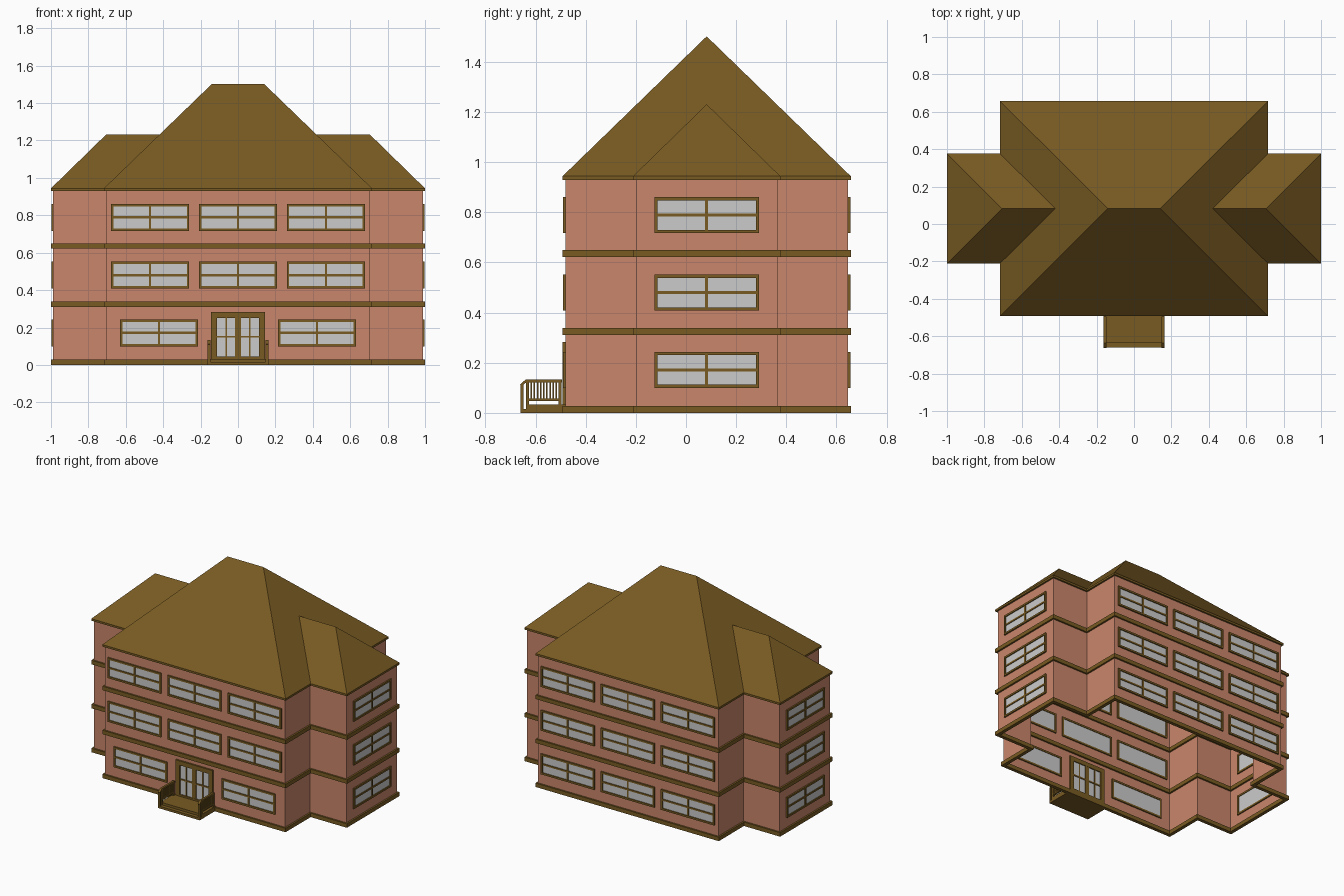
import bpy, bmesh
from math import pi
from mathutils import Matrix, Vector

if "Cube" in bpy.data.objects:
    bpy.data.objects.remove(bpy.data.objects["Cube"])

CY = 0.0825            # centre line of the house in y
MX, MY = 0.705, 0.563  # main block half sizes
WX, WY = 0.988, 0.282  # wing half sizes
OUT = 0.012            # overhang of ledges and eaves


def material(name, color):
    m = bpy.data.materials.new(name)
    m.diffuse_color = (*color, 1)
    m.use_nodes = True
    m.node_tree.nodes["Principled BSDF"].inputs["Base Color"].default_value = m.diffuse_color
    return m


BRICK = material("brick", (0.59, 0.24, 0.145))
TRIM = material("brown_trim", (0.19, 0.104, 0.016))


def finish(name, bm, mat=None, normals=True):
    if normals:
        bmesh.ops.recalc_face_normals(bm, faces=bm.faces)
    me = bpy.data.meshes.new(name)
    bm.to_mesh(me)
    bm.free()
    if mat:
        me.materials.append(mat)
    ob = bpy.data.objects.new(name, me)
    bpy.context.collection.objects.link(ob)
    return ob


def box(bm, x0, x1, y0, y1, z0, z1, place=Matrix()):
    mid = Vector(((x0 + x1) / 2, (y0 + y1) / 2, (z0 + z1) / 2))
    size = Matrix.Diagonal((x1 - x0, y1 - y0, z1 - z0, 1))
    bmesh.ops.create_cube(bm, size=1, matrix=place @ Matrix.Translation(mid) @ size)


def plan(d=0.0):
    """Cross-shaped house outline, grown outward by d."""
    a, b, c, e = MX + d, MY + d, WX + d, WY + d
    return [(-a, -b), (a, -b), (a, -e), (c, -e), (c, e), (a, e),
            (a, b), (-a, b), (-a, e), (-c, e), (-c, -e), (-a, -e)]


def loop(bm, d, z):
    return [bm.verts.new((x, y + CY, z)) for x, y in plan(d)]


def bridge(bm, a, b):
    for i in range(len(a)):
        j = (i + 1) % len(a)
        bm.faces.new((a[i], a[j], b[j], b[i]))


# Hollow brick walls
bm = bmesh.new()
bridge(bm, loop(bm, 0, 0), loop(bm, 0, 0.94))
finish("brick_walls", bm, BRICK, normals=False)

# Ledges around each storey and under the eaves
for name, z0, z1 in (("base_ledge", 0, 0.028), ("first_ledge", 0.311, 0.339),
                     ("second_ledge", 0.622, 0.65), ("eave_ledge", 0.93, 0.944)):
    bm = bmesh.new()
    rings = [loop(bm, d, z) for d, z in ((OUT, z0), (OUT, z1), (-OUT, z1), (-OUT, z0))]
    for i in range(4):
        bridge(bm, rings[i], rings[(i + 1) % 4])
    finish(name, bm, TRIM)

# Hipped roof with two lower hipped wings meeting it in valleys
bm = bmesh.new()
a, b, c, e = MX + OUT, MY + OUT, WX + OUT, WY + OUT
Z, TOP, WTOP = 0.944, 1.502, 1.231
RIDGE = 0.14
inner = a - (a - RIDGE) * (WTOP - Z) / (TOP - Z)


def roof_face(*pts):
    bm.faces.new([bm.verts.new((x, y + CY, z)) for x, y, z in pts])


for s in (1, -1):
    roof_face((-a, -s * b, Z), (a, -s * b, Z), (RIDGE, 0, TOP), (-RIDGE, 0, TOP))
    tip, valley = (s * RIDGE, 0, TOP), (s * inner, 0, WTOP)
    hip = (s * (c - e), 0, WTOP)
    roof_face((s * c, -e, Z), (s * c, e, Z), hip)
    for t in (1, -1):
        roof_face((s * a, t * b, Z), tip, valley, (s * a, t * e, Z))
        roof_face((s * a, t * e, Z), (s * c, t * e, Z), hip, valley)
bmesh.ops.remove_doubles(bm, verts=bm.verts, dist=0.0005)
finish("hipped_roof", bm, TRIM)

# Windows: frame, cross bars and pane, outward is local -y
frames, panes = bmesh.new(), bmesh.new()
W, H, T = 0.209, 0.072, 0.013


def window(place):
    for s in (-1, 1):
        x, z = sorted((s * W, s * (W - T))), sorted((s * H, s * (H - T)))
        box(frames, *x, -0.010, 0.008, -H, H, place)
        box(frames, -W + T, W - T, -0.010, 0.008, *z, place)
    box(frames, -0.006, 0.006, -0.008, 0, -H + T, H - T, place)
    box(frames, -W + T, W - T, -0.008, 0, -0.006, 0.006, place)
    box(panes, -W + T, W - T, -0.003, 0.004, -H + T, H - T, place)


for floor, z in enumerate((0.1715, 0.48, 0.789)):
    for x in ((-0.4225, 0.4225) if floor == 0 else (-0.47, 0, 0.47)):
        window(Matrix.Translation((x, CY - MY, z)))
    for x in (-0.47, 0, 0.47):
        window(Matrix.Translation((x, CY + MY, z)) @ Matrix.Rotation(pi, 4, 'Z'))
    for s in (-1, 1):
        window(Matrix.Translation((s * WX, CY, z)) @ Matrix.Rotation(s * pi / 2, 4, 'Z'))
finish("window_frames", frames, TRIM)
finish("window_panes", panes)

# Double door with glazing bars
bm = bmesh.new()
F = CY - MY
for s in (-1, 1):
    box(bm, *sorted((s * 0.113, s * 0.144)), F - 0.012, F + 0.010, 0.02, 0.283)
    box(bm, *sorted((s * 0.060, s * 0.068)), F - 0.008, F + 0.008, 0.04, 0.252)
box(bm, -0.113, 0.113, F - 0.012, F + 0.010, 0.252, 0.283)
box(bm, -0.113, 0.113, F - 0.012, F + 0.010, 0.02, 0.045)
box(bm, -0.015, 0.015, F - 0.010, F + 0.009, 0.045, 0.252)
box(bm, -0.113, 0.113, F - 0.008, F + 0.008, 0.146, 0.156)
finish("door_frame", bm, TRIM)
bm = bmesh.new()
box(bm, -0.113, 0.113, F - 0.003, F + 0.003, 0.045, 0.252)
finish("door_glass", bm)

# Porch platform and step
bm = bmesh.new()
box(bm, -0.163, 0.163, -0.635, F, 0, 0.033)
box(bm, -0.163, 0.163, -0.66, -0.635, 0, 0.016)
finish("porch_platform", bm, TRIM)

# Porch railings on both sides
bm = bmesh.new()
for s in (-1, 1):
    x = sorted((s * 0.148, s * 0.163))
    thin = sorted((s * 0.152, s * 0.159))
    for y, top in ((-0.66, 0.112), (-0.638, 0.125), (-0.508, 0.125)):
        box(bm, *x, y, y + 0.011, 0, top)
    box(bm, *x, -0.638, -0.495, 0.121, 0.133)
    box(bm, *x, -0.635, -0.497, 0.048, 0.057)
    for i in range(9):
        y = -0.617 + i * 0.0125
        box(bm, *thin, y - 0.003, y + 0.003, 0.055, 0.123)
    # sloped handrail down to the step
    slope = Matrix.Translation((0, -0.647, 0.120)) @ Matrix.Rotation(0.72, 4, 'X')
    box(bm, *x, -0.016, 0.016, -0.005, 0.005, slope)
finish("porch_railings", bm, TRIM)
